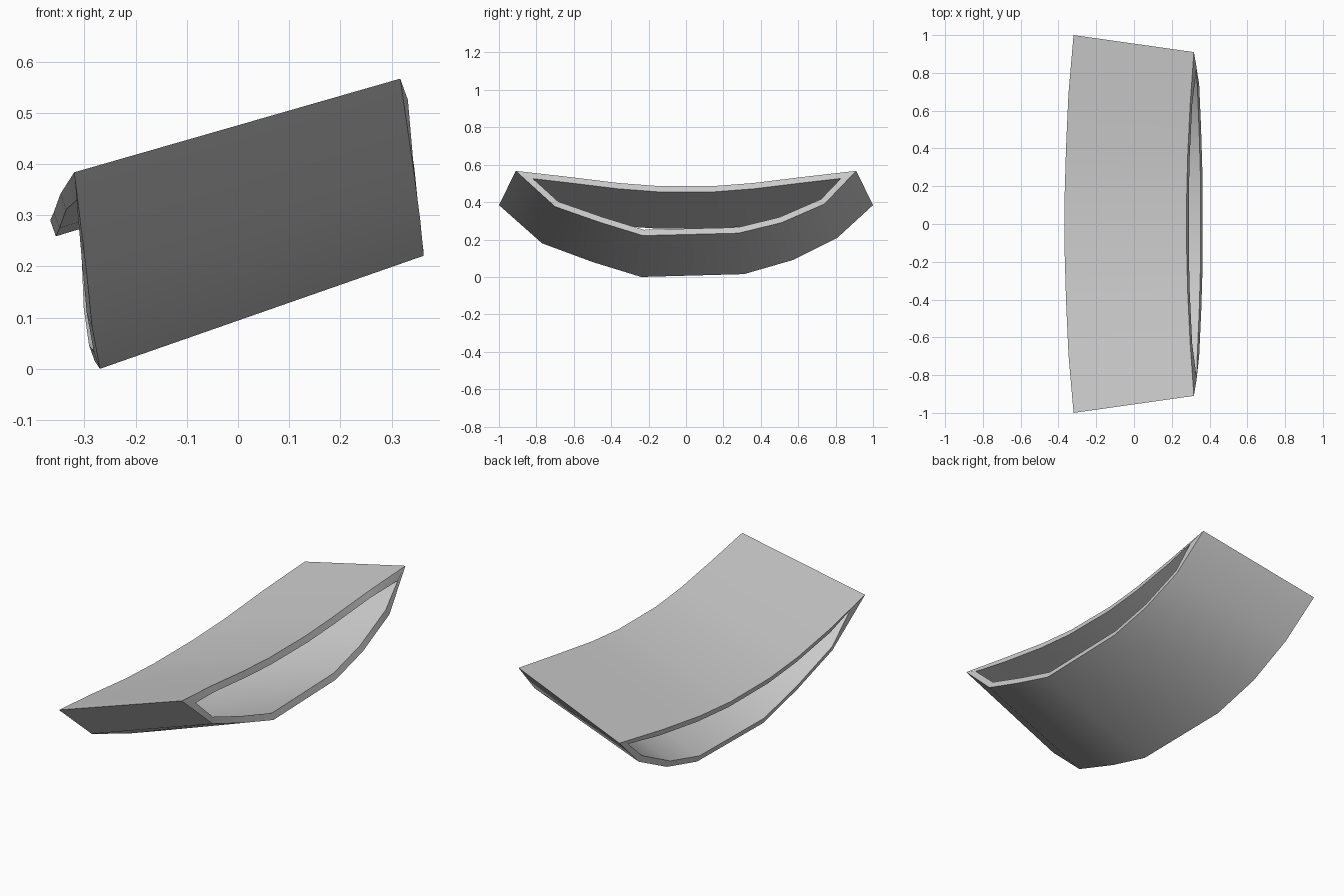
import bpy
import bmesh
import math
from mathutils import Vector

cube = bpy.data.objects.get("Cube")
if cube:
    bpy.data.objects.remove(cube, do_unlink=True)

WALL = 0.031   # shell thickness
LEAN = 0.36    # how far the rim leans along x per unit of height


def make_material(name, value):
    mat = bpy.data.materials.new(name)
    mat.use_nodes = True
    colour = (value, value, value, 1)
    mat.diffuse_color = colour
    mat.node_tree.nodes["Principled BSDF"].inputs["Base Color"].default_value = colour
    return mat


def end_outline(top_half, bottom):
    """Crescent: mirrored top edge from -y to +y, then the keel back to -y."""
    left = [Vector((x, -y, z)) for x, y, z in top_half]
    right = [Vector(p) for p in reversed(top_half)]
    return left + right + [Vector(p) for p in bottom]


def inset_outline(points):
    """Mitred inward offset in the yz plane, following the leaning rim."""
    result = []
    for i, p in enumerate(points):
        before, after = points[i - 1], points[(i + 1) % len(points)]
        d1 = Vector((p.y - before.y, p.z - before.z)).normalized()
        d2 = Vector((after.y - p.y, after.z - p.z)).normalized()
        n1, n2 = Vector((d1.y, -d1.x)), Vector((d2.y, -d2.x))
        shift = (n1 + n2) * WALL / (1 + n1.dot(n2))
        result.append(p + Vector((-LEAN * shift.y, shift.x, shift.y)))
    return result


# Large low end (-x) and small raised end (+x)
low_end = end_outline(
    [(-0.32, 1.0, 0.384), (-0.347, 0.69, 0.342), (-0.36, 0.4, 0.306), (-0.367, 0.16, 0.29)],
    [(-0.297, 0.81, 0.21), (-0.291, 0.57, 0.09), (-0.28, 0.31, 0.015),
     (-0.27, -0.24, 0.0), (-0.285, -0.5, 0.08), (-0.295, -0.77, 0.18)])
high_end = end_outline(
    [(0.317, 0.91, 0.567), (0.297, 0.63, 0.535), (0.284, 0.36, 0.502), (0.279, 0.15, 0.486)],
    [(0.345, 0.74, 0.39), (0.355, 0.51, 0.29), (0.362, 0.28, 0.234),
     (0.363, -0.23, 0.221), (0.356, -0.46, 0.292), (0.345, -0.70, 0.376)])

# Hollow shell: outer skin, rim, inner skin and rim joined in a closed loop
bm = bmesh.new()
loops = [low_end, high_end, inset_outline(high_end), inset_outline(low_end)]
rings = [[bm.verts.new(p) for p in loop] for loop in loops]
for k, ring in enumerate(rings):
    following = rings[(k + 1) % len(rings)]
    for i in range(len(ring)):
        j = (i + 1) % len(ring)
        bm.faces.new((ring[i], ring[j], following[j], following[i]))
bmesh.ops.recalc_face_normals(bm, faces=bm.faces)
mesh = bpy.data.meshes.new("crescent_shell")
bm.to_mesh(mesh)
bm.free()

shell = bpy.data.objects.new("crescent_shell", mesh)
bpy.context.collection.objects.link(shell)
mesh.materials.append(make_material("plain grey", 0.6))

bpy.context.view_layer.objects.active = shell
shell.select_set(True)
bpy.ops.object.shade_smooth_by_angle(angle=math.radians(30))
